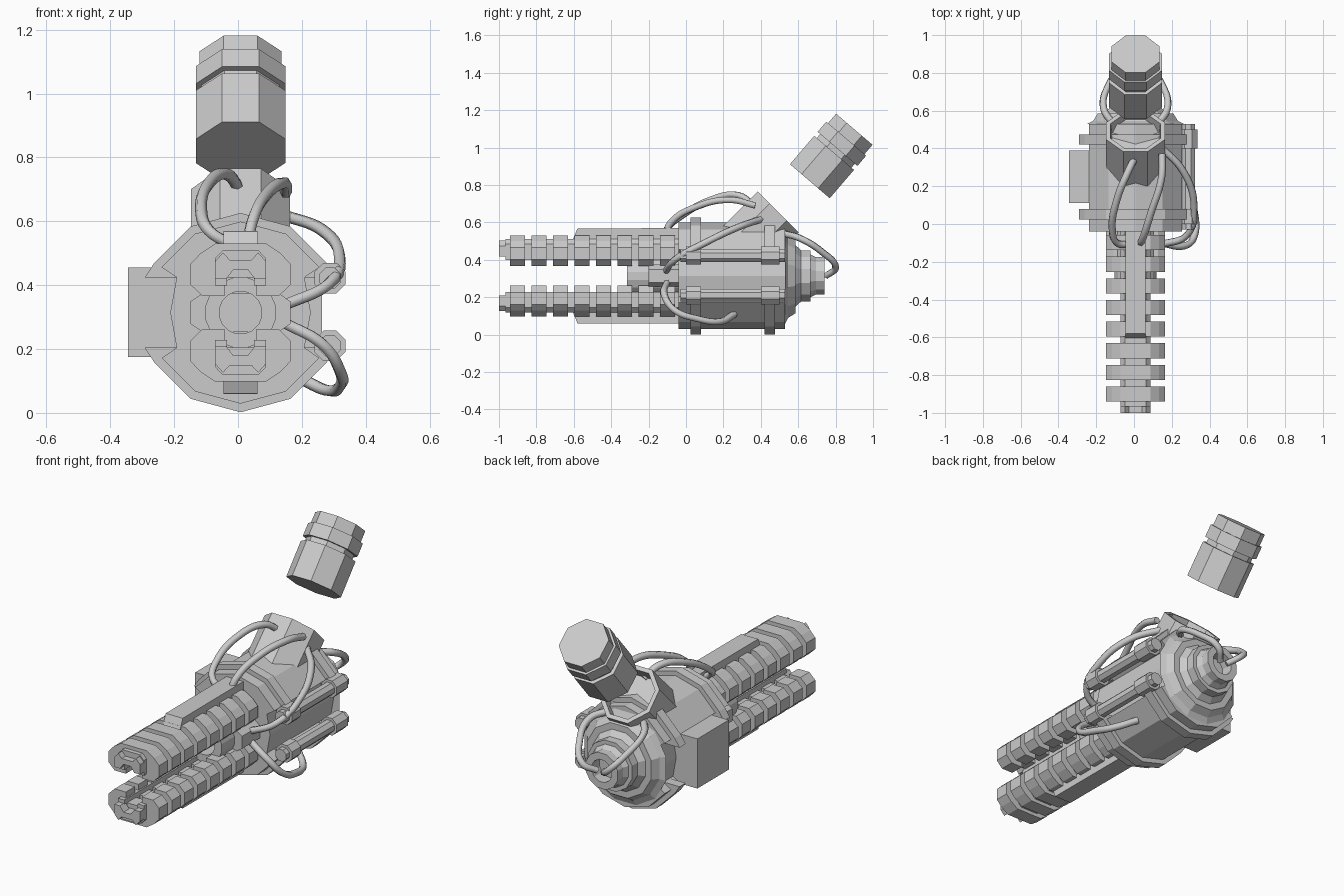
import bpy, bmesh, math
from mathutils import Vector

if "Cube" in bpy.data.objects:
    bpy.data.objects.remove(bpy.data.objects["Cube"])

CX, CZ = 0.008, 0.314          # main axis of the machine

grey = bpy.data.materials.new("plain_grey")
grey.diffuse_color = (0.6, 0.6, 0.6, 1)
grey.use_nodes = True
grey.node_tree.nodes["Principled BSDF"].inputs["Base Color"].default_value = grey.diffuse_color


def finish(name, bm):
    bmesh.ops.recalc_face_normals(bm, faces=bm.faces)
    me = bpy.data.meshes.new(name)
    bm.to_mesh(me)
    bm.free()
    me.materials.append(grey)
    ob = bpy.data.objects.new(name, me)
    bpy.context.collection.objects.link(ob)
    return ob


def mirror_x(half):
    """Right-hand half profile (x, z) -> closed symmetric outline."""
    return half + [(-x, z) for x, z in reversed(half) if abs(x) > 1e-6]


def prism(name, spans, outline, flip=1):
    """Extrude an (x, z) outline, relative to the main axis, over each y span."""
    bm = bmesh.new()
    for y0, y1 in spans:
        f = bm.faces.new([bm.verts.new((CX + x, y0, CZ + flip * z)) for x, z in outline])
        ext = bmesh.ops.extrude_face_region(bm, geom=[f])
        vs = [v for v in ext["geom"] if isinstance(v, bmesh.types.BMVert)]
        bmesh.ops.translate(bm, verts=vs, vec=(0, y1 - y0, 0))
    return finish(name, bm)


def lathe(name, prof, n, origin, axis):
    """Turned part: prof is (distance, flat-to-centre radius) along the axis."""
    q = Vector((0, 0, 1)).rotation_difference(Vector(axis).normalized())
    k = 1 / math.cos(math.pi / n)
    bm = bmesh.new()
    rings = []
    for s, r in prof:
        rings.append([bm.verts.new(Vector(origin) + q @ Vector((
            r * k * math.cos((i + .5) * math.tau / n),
            r * k * math.sin((i + .5) * math.tau / n), s))) for i in range(n)])
    for a, b in zip(rings, rings[1:]):
        for i in range(n):
            j = (i + 1) % n
            bm.faces.new((a[i], a[j], b[j], b[i]))
    bm.faces.new(rings[0])
    bm.faces.new(rings[-1])
    return finish(name, bm)


def hose(name, pts, r=0.019):
    cu = bpy.data.curves.new(name + "_path", "CURVE")
    cu.dimensions = "3D"
    cu.bevel_depth, cu.bevel_resolution, cu.resolution_u = r, 1, 6
    cu.use_fill_caps = True
    sp = cu.splines.new("BEZIER")
    sp.bezier_points.add(len(pts) - 1)
    for bp, p in zip(sp.bezier_points, pts):
        bp.co = p
        bp.handle_left_type = bp.handle_right_type = "AUTO"
    tmp = bpy.data.objects.new(name + "_path", cu)
    bpy.context.collection.objects.link(tmp)
    bpy.context.view_layer.update()
    dg = bpy.context.evaluated_depsgraph_get()
    me = bpy.data.meshes.new_from_object(tmp.evaluated_get(dg))
    bpy.data.objects.remove(tmp)
    me.materials.clear()
    me.materials.append(grey)
    for p in me.polygons:
        p.use_smooth = True
    ob = bpy.data.objects.new(name, me)
    bpy.context.collection.objects.link(ob)


# main drum, with a channel down each side
top = [(0, .285), (.142, .247), (.247, .142), (.2, .11), (.22, 0)]
half = top + [(x, -z) for x, z in reversed(top[:-1])]
prism("drum", [(-.04, .53)], mirror_x(half))

# upper and lower halves of the gun, mirrored about the axis
flange = mirror_x([(0, .312), (.156, .27), (.27, .156), (.3, .11)])
rib = mirror_x([(.08, .216), (.125, .186), (.157, .152), (.157, .088), (.12, .052),
                (.05, .052), (.05, .11)])
core = mirror_x([(.055, .196), (.08, .17), (.08, .085), (.042, .085), (.042, .135)])
tip = mirror_x([(.034, .165), (.055, .188), (.08, .16), (.08, .105), (.045, .105), (.022, .135)])
ribs = [(-.94 + i * .1145, -.86 + i * .1145) for i in range(8)]
for side, s in (("upper", 1), ("lower", -1)):
    prism(side + "_flanges", [(.025, .08), (.42, .475)], flange, s)
    prism(side + "_barrel_ribs", ribs, rib, s)
    prism(side + "_barrel_core", [(-.965, 0)], core, s)
    prism(side + "_barrel_tip", [(-1, -.95)], tip, s)
    # flat spine with a chamfered nose
    spine = prism(side + "_spine", [(-.615, .3)], mirror_x([(.053, .256), (.053, .17)]), s)
    for v in spine.data.vertices:
        if v.co.y < -.5 and abs(v.co.z - CZ) > .2:
            v.co.y += .035
            v.co.z -= s * 0.002

# central barrel with its bore, and the side blocks beside it
lathe("central_barrel", [(.3, .11), (0, .11), (0, .066), (.15, .066)], 16,
      (CX, -.315, CZ), (0, 1, 0))
prism("side_blocks", [(-.2, 0)], mirror_x([(.12, .06), (.157, .035), (.157, -.035), (.12, -.06)]))

# stepped tail with a socket
lathe("tail", [(0, .255), (.015, .225), (.055, .2), (.055, .165), (.085, .137), (.135, .137),
               (.135, .115), (.165, .1), (.21, .1), (.21, .062), (.14, .062)], 12,
      (CX, .53, CZ), (0, 1, 0))

# box on the left side
prism("side_box", [(.11, .39)], [(-.352, .141), (-.17, .141), (-.17, -.139), (-.352, -.139)])

# two pipes on the right side, with thicker collars
for side, z in (("upper", .422), ("lower", .21)):
    lathe(side + "_pipe", [(0, .033), (.03, .033), (.03, .048), (.11, .048), (.11, .034),
                           (.43, .034), (.43, .048), (.53, .048), (.53, .034), (.56, .034)], 8,
          (.288, -.03, z), (0, 1, 0))

# tilted eight-sided socket on top
lathe("canister_socket", [(0, .155), (.35, .155), (.35, .132), (.28, .125)], 8,
      (CX, .245, .408), (0, 1, 1))

# canister floating above the socket
lathe("canister", [(0, .14), (.2, .14), (.2, .122), (.228, .122), (.228, .14),
                   (.3, .14), (.3, .128), (.366, .128)], 8, (CX, .662, .82), (0, .65, .76))

# hoses
hose("left_top_hose", [(.01, .36, .69), (-.03, .28, .745), (-.09, .13, .72),
                       (-.115, -.03, .63), (-.09, -.1, .57), (-.03, -.11, .53)])
hose("right_top_hose", [(.15, .37, .69), (.145, .24, .72), (.09, .06, .685),
                        (.045, -.08, .60), (.03, -.11, .53)])
hose("upper_side_hose", [(.14, .41, .62), (.26, .28, .575), (.318, .1, .49),
                         (.28, -.06, .40), (.14, -.11, .335)])
hose("lower_side_hose", [(.14, -.1, .285), (.27, -.115, .21), (.32, -.06, .13),
                         (.32, .06, .085), (.28, .18, .07), (.19, .26, .11)])
for side, s in (("left", -1), ("right", 1)):
    hose(side + "_rear_hose", [(CX + s * x, y, z) for x, y, z in (
        (.11, .52, .54), (.168, .61, .515), (.145, .73, .44), (.08, .8, .36), (.02, .75, .315))])
